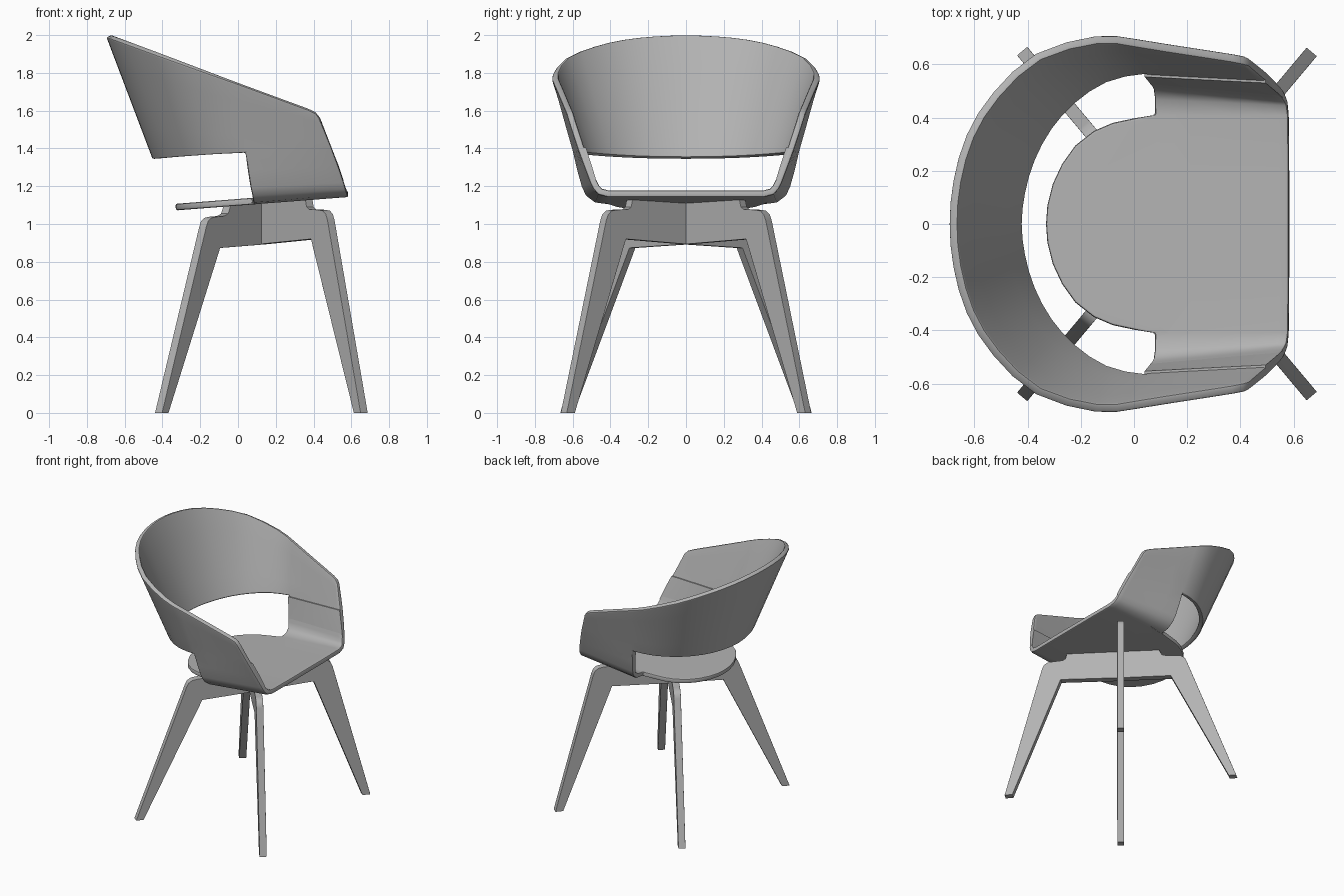
import bpy, bmesh, math
from mathutils import Vector

if "Cube" in bpy.data.objects:
    bpy.data.objects.remove(bpy.data.objects["Cube"])

GREY = bpy.data.materials.new("grey")
GREY.diffuse_color = (.45, .45, .45, 1)
GREY.use_nodes = True
GREY.node_tree.nodes["Principled BSDF"].inputs["Base Color"].default_value = GREY.diffuse_color


def finish(ob, bevel):
    """Bake modifiers with a rounded edge, smooth by angle, keep flat faces flat."""
    ob.data.materials.append(GREY)
    if bevel:
        m = ob.modifiers.new("round", 'BEVEL')
        m.width, m.segments, m.limit_method, m.angle_limit = bevel, 2, 'ANGLE', math.radians(50)
    bpy.ops.object.select_all(action='DESELECT')
    ob.select_set(True)
    bpy.context.view_layer.objects.active = ob
    bpy.ops.object.convert(target='MESH')
    bpy.ops.object.shade_smooth_by_angle(angle=math.radians(35))
    m = ob.modifiers.new("flat_normals", 'WEIGHTED_NORMAL')
    m.keep_sharp = True


def new_object(name, bm):
    bmesh.ops.recalc_face_normals(bm, faces=bm.faces)
    me = bpy.data.meshes.new(name)
    bm.to_mesh(me)
    bm.free()
    ob = bpy.data.objects.new(name, me)
    bpy.context.collection.objects.link(ob)
    return ob


def mirror(ob):
    ob.modifiers.new("mirror", 'MIRROR').use_axis = (False, True, False)


def seat_z(x):
    return 1.115 + 0.078 * x


def rim_z(x):
    return 1.745 - 0.368 * x


def grid(bm, rows):
    vs = [[bm.verts.new(p) for p in r] for r in rows]
    for a, b in zip(vs, vs[1:]):
        for i in range(len(a) - 1):
            bm.faces.new((a[i], a[i + 1], b[i + 1], b[i]))
    return vs


def halve(pts, count):
    """Add a Catmull-Rom midpoint to each of the first spans; y = 0 is a symmetry plane."""
    p1 = pts[1]
    ext = [Vector((p1.x, -p1.y, p1.z))] + pts
    out = []
    for i in range(count):
        a, b, c, d = ext[i:i + 4]
        out += [b, (b + c) * .5625 - (a + d) * .0625]
    return out + pts[count:]


bm = bmesh.new()

# Profiles of the bent side, from armrest down to the seat centre (x, y, z)
rear = [(.04, .58, 1.38), (.052, .56, 1.29), (.066, .535, 1.2), (.075, .515, 1.16),
        (.08, .475, 1.13), (.08, .41, seat_z(.08)), (.08, .2, seat_z(.08)), (.08, 0, seat_z(.08))]
front = [(.495, .557, 1.405), (.53, .522, 1.31), (.559, .49, 1.225), (.568, .475, 1.195),
         (.576, .455, 1.172), (.581, .41, seat_z(.58)), (.583, .2, seat_z(.58)), (.583, 0, seat_z(.58))]
steps = [0, .27, .6, .83, .93, 1]
side = [[Vector(a).lerp(Vector(b), t) for a, b in zip(rear, front)] for t in steps]
grid(bm, side)

# Wrap-around back and arms: bottom edge and rim, from centre back to front
low = [Vector(p) for p in [(-.435, 0, 1.348), (-.422, .12, 1.349), (-.385, .245, 1.352), (-.32, .365, 1.358),
                           (-.23, .465, 1.365), (-.11, .545, 1.373)]] + [c[0] for c in side]
top_xy = [(-.68, 0), (-.666, .16), (-.617, .33), (-.52, .485), (-.36, .63), (-.14, .693),
          (.0, .682), (.13, .661), (.28, .638), (.37, .624), (.41, .616), (.434, .608)]
top = [Vector((x, y, rim_z(x))) for x, y in top_xy]
top[-2].z -= .004
top[-1].z -= .026
low, top = halve(low, 6), halve(top, 6)
grid(bm, [[a.lerp(b, k / 4) for k in range(5)] for a, b in zip(low, top)])

# Rounded rear of the seat
edge = [Vector((x, y, seat_z(x))) for x, y in
        [(0, .397), (-.08, .38), (-.15, .35), (-.22, .295), (-.27, .225), (-.305, .15), (-.325, .07), (-.33, 0)]]
bm.faces.new([bm.verts.new(p) for p in [Vector(p) for p in rear[:4:-1]] + edge])

bmesh.ops.remove_doubles(bm, verts=bm.verts, dist=.001)
shell = new_object("seat_shell", bm)
mirror(shell)
m = shell.modifiers.new("thickness", 'SOLIDIFY')
m.thickness, m.offset, m.use_even_offset = .035, 0, True
finish(shell, .01)

# Thin step on the inside of each arm, tapering down into the seat bend
bm = bmesh.new()
rows = grid(bm, [[c[0] + Vector((0, -.008, 0)), c[0] + Vector((0, -.027, 0)), c[1] + Vector((0, -.021, .006)),
                  c[2] + Vector((0, -.015, .005)), c[2]] for c in side])
for r in (rows[0], rows[-1]):
    bm.faces.new(r)
pad = new_object("arm_inner_step", bm)
mirror(pad)
finish(pad, 0)

# Crossed plank legs: (distance from hub, height)
front_leg = [(0, .892), (.435, .92), (.788, 0), (.845, 0), (.572, 1.02), (.558, 1.052), (.535, 1.07),
             (.50, 1.075), (.42, 1.078), (.40, 1.09), (.39, 1.13), (0, 1.112)]
back_leg = [(0, .892), (.37, .873), (.795, 0), (.849, 0), (.485, .985), (.47, 1.015), (.445, 1.032),
            (.41, 1.038), (.34, 1.042), (.305, 1.055), (.285, 1.095), (0, 1.112)]


def leg(name, profile, sx, sy):
    d = Vector((.643 * sx, .766 * sy, 0))
    n = Vector((-d.y, d.x, 0)) * .025
    hub = Vector((.125, 0, 0))
    bm = bmesh.new()
    f = bm.faces.new([bm.verts.new(hub + d * r + Vector((0, 0, z)) - n) for r, z in profile])
    ext = bmesh.ops.extrude_face_region(bm, geom=[f])
    bmesh.ops.translate(bm, vec=n * 2, verts=[v for v in ext["geom"] if isinstance(v, bmesh.types.BMVert)])
    finish(new_object(name, bm), .002)


for sy, s in ((1, "left"), (-1, "right")):
    leg("front_leg_" + s, front_leg, 1, sy)
    leg("back_leg_" + s, back_leg, -1, sy)
